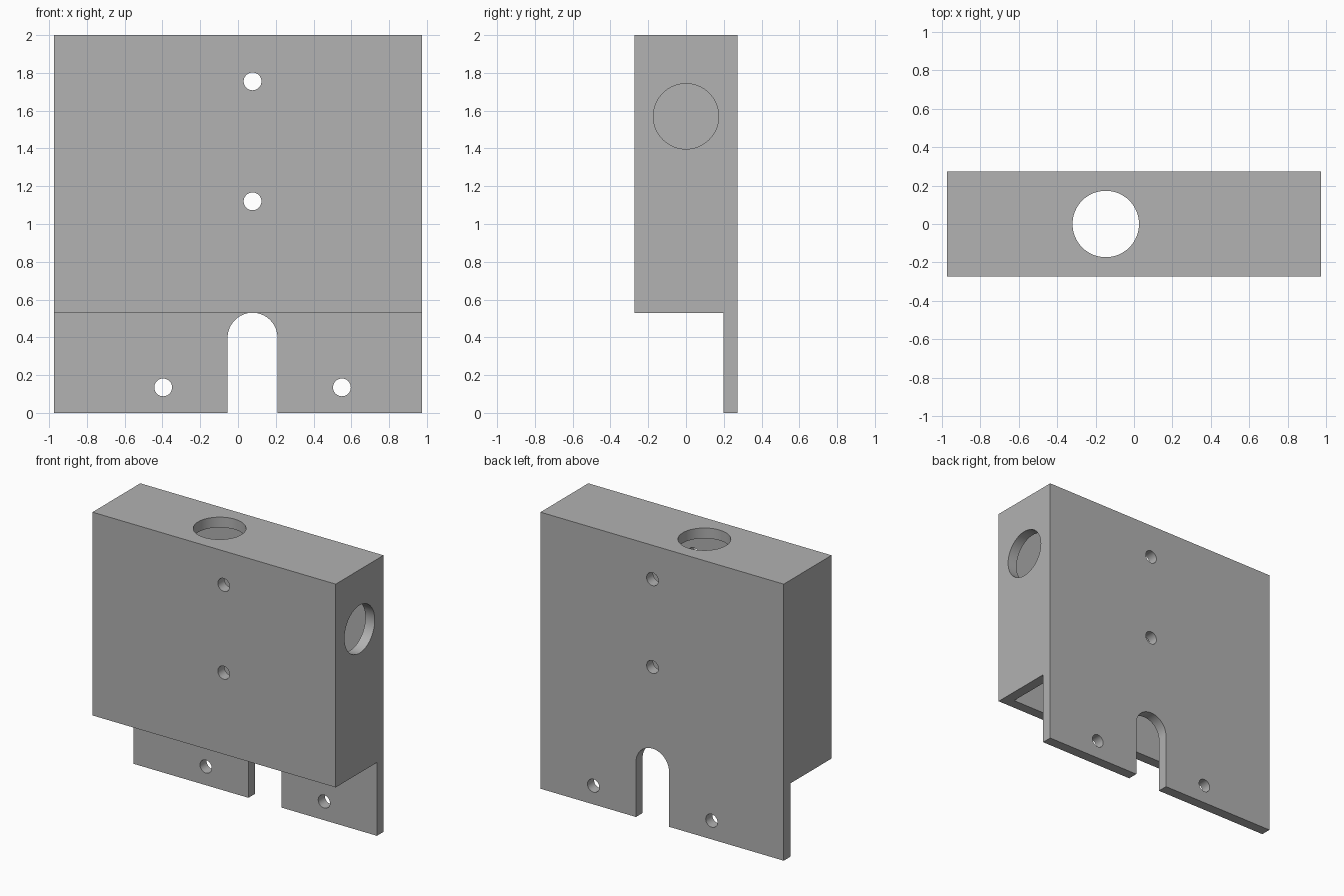
import bpy
import bmesh
from math import cos, sin, pi, radians
from mathutils import Vector

if "Cube" in bpy.data.objects:
    bpy.data.objects.remove(bpy.data.objects["Cube"], do_unlink=True)

HALF_W, HALF_D, HEIGHT = 0.973, 0.273, 2.0
WALL, SKIRT = 0.075, 0.53          # sheet thickness, height of the box's lower rim
MID = 0.077                        # x of the slot and the bolt column
BOLT_R, PORT_R, SLOT_R = 0.047, 0.173, 0.132

steel = bpy.data.materials.new("plain_grey")
steel.use_nodes = True
grey = (0.445, 0.445, 0.445, 1)
steel.diffuse_color = grey
steel.node_tree.nodes["Principled BSDF"].inputs["Base Color"].default_value = grey


def arc(cx, cy, r, start=0, end=2 * pi, steps=64):
    return [(cx + r * cos(start + (end - start) * i / steps),
             cy + r * sin(start + (end - start) * i / steps)) for i in range(steps + 1)]


def prism(name, outline, axis, low, high):
    """Extrude a 2D outline along an axis; the outline uses the other two axes in order."""
    def point(a, b):
        co = [a, b]
        co.insert("xyz".index(axis), low)
        return co
    step = Vector([high - low if a == axis else 0 for a in "xyz"])
    bm = bmesh.new()
    face = bm.faces.new([bm.verts.new(point(a, b)) for a, b in outline])
    made = bmesh.ops.extrude_face_region(bm, geom=[face], use_keep_orig=True)["geom"]
    bmesh.ops.translate(bm, vec=step, verts=[v for v in made if isinstance(v, bmesh.types.BMVert)])
    bmesh.ops.recalc_face_normals(bm, faces=bm.faces)
    mesh = bpy.data.meshes.new(name)
    bm.to_mesh(mesh)
    bm.free()
    obj = bpy.data.objects.new(name, mesh)
    bpy.context.collection.objects.link(obj)
    mesh.materials.append(steel)
    return obj


def box(name, x0, x1, y0, y1, z0, z1):
    return prism(name, [(x0, y0), (x1, y0), (x1, y1), (x0, y1)], "z", z0, z1)


def circle(cx, cy, r):
    return arc(cx, cy, r)[:-1]


def cut(target, cutter):
    cutter.hide_render = True
    mod = target.modifiers.new("cut", "BOOLEAN")
    mod.operation, mod.solver, mod.object = "DIFFERENCE", "EXACT", cutter
    bpy.ops.object.select_all(action="DESELECT")
    bpy.context.view_layer.objects.active = target
    target.select_set(True)
    bpy.ops.object.modifier_apply(modifier=mod.name)
    bpy.data.objects.remove(cutter, do_unlink=True)


# Cover: a box open below, whose back wall runs on down as a mounting plate
inner_y = HALF_D - WALL
inner_x = HALF_W - WALL
cover = box("cover_housing", -HALF_W, HALF_W, -HALF_D, HALF_D, 0, HEIGHT)
cut(cover, box("skirt_cutter", -2, 2, -1, inner_y, -1, SKIRT))
cut(cover, box("cavity_cutter", -inner_x, inner_x, -inner_y, inner_y, SKIRT - 0.2, HEIGHT - WALL))

# Round-topped slot in the mounting plate
slot = [(MID + SLOT_R, -0.2)] + arc(MID, SKIRT - SLOT_R, SLOT_R, 0, pi, 32) + [(MID - SLOT_R, -0.2)]
cut(cover, prism("slot_cutter", slot, "y", 0.1, 1))

# Bolt holes: two through both walls, two in the plate
for x, z in ((MID, 1.755), (MID, 1.12), (MID - 0.473, 0.135), (MID + 0.473, 0.135)):
    cut(cover, prism("bolt_cutter", circle(x, z, BOLT_R), "y", -1, 1))

# Large ports in the top and the left wall
cut(cover, prism("top_port_cutter", circle(-0.147, 0, PORT_R), "z", HEIGHT - 0.3, HEIGHT + 0.3))
cut(cover, prism("side_port_cutter", circle(0, 1.57, PORT_R), "x", HALF_W - 0.3, HALF_W + 0.3))

bpy.ops.object.shade_smooth_by_angle(angle=radians(30))
